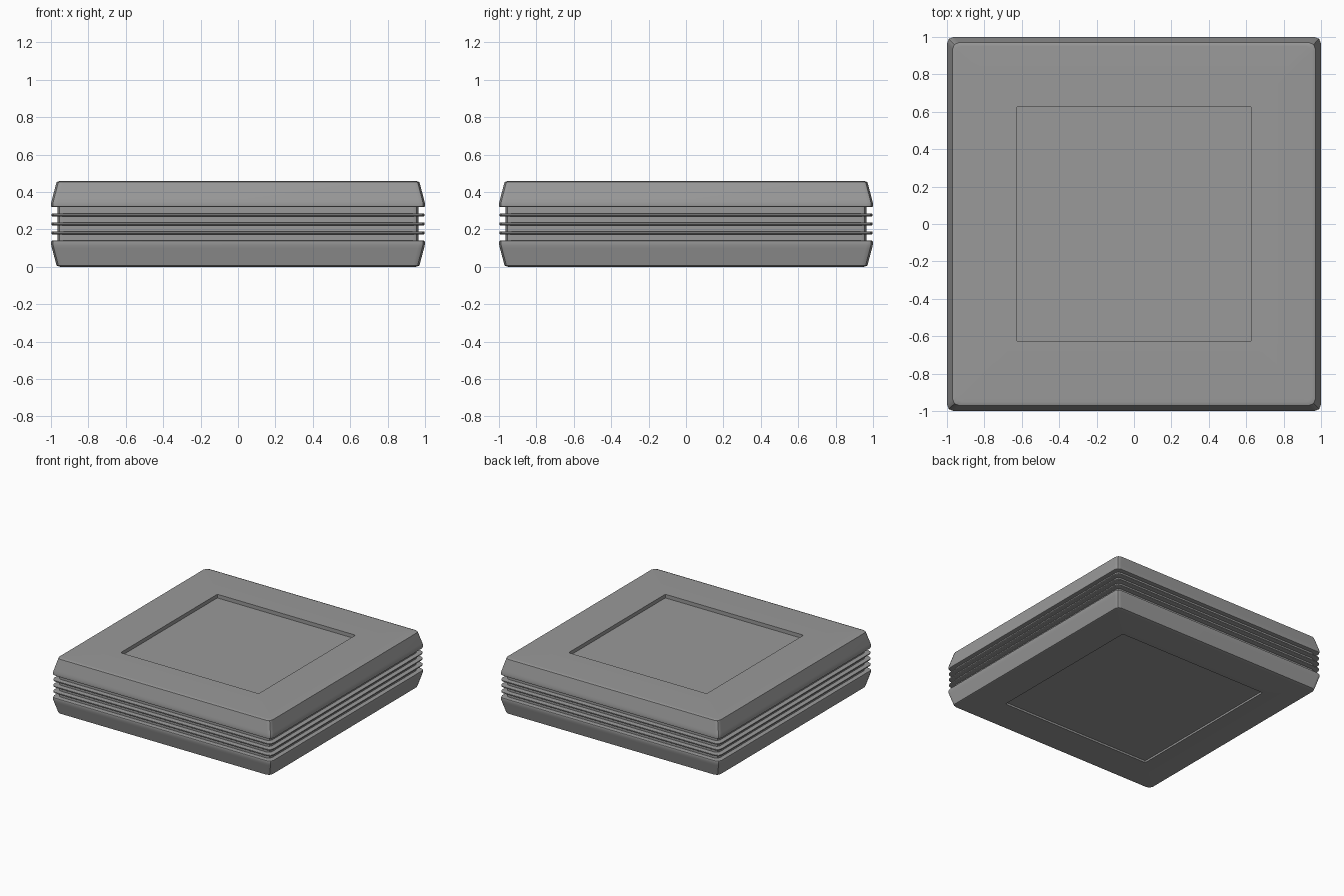
import bpy, bmesh, math

if "Cube" in bpy.data.objects:
    bpy.data.objects.remove(bpy.data.objects["Cube"])

H = 0.46          # total height
CORE = 0.964      # half width of the recessed waist
SEGS = 2          # segments per rounded corner


def square_loop(bm, half, radius, z):
    """Ring of vertices around a rounded square."""
    ring = []
    c = half - radius
    for q, (sx, sy) in enumerate([(1, 1), (-1, 1), (-1, -1), (1, -1)]):
        for i in range(SEGS + 1):
            a = math.pi / 2 * (q + i / SEGS)
            ring.append(bm.verts.new((sx * c + radius * math.cos(a),
                                      sy * c + radius * math.sin(a), z)))
    return ring


def stack(name, profile, cap_start=False):
    """Skin a list of (half width, corner radius, z) rings."""
    bm = bmesh.new()
    rings = [square_loop(bm, *p) for p in profile]
    n = len(rings[0])
    for a, b in zip(rings, rings[1:]):
        for i in range(n):
            j = (i + 1) % n
            bm.faces.new((a[i], a[j], b[j], b[i]))
    if cap_start:
        bm.faces.new(list(reversed(rings[0])))
    mesh = bpy.data.meshes.new(name)
    bm.to_mesh(mesh)
    bm.free()
    obj = bpy.data.objects.new(name, mesh)
    bpy.context.collection.objects.link(obj)
    return obj


def shell(panel, depth):
    """Recessed panel, flat rim, soft edge, sloped side, rounded lip."""
    return [(panel, 0.01, depth), (panel, 0.01, 0.0),
            (0.95, 0.03, 0.0), (0.97, 0.034, 0.007),
            (0.994, 0.035, 0.097), (0.998, 0.035, 0.113),
            (1.0, 0.035, 0.13), (0.998, 0.035, 0.138), (0.992, 0.034, 0.141),
            (CORE, 0.03, 0.141)]


# Two shells; the underside panel is wider and shallower
lower = stack("lower_shell", shell(0.685, 0.016), cap_start=True)
upper = stack("upper_shell", [(h, r, H - z) for h, r, z in shell(0.628, 0.03)],
              cap_start=True)
upper.data.flip_normals()

# Waist with three thin cooling fins
waist = [(CORE, 0.03, 0.141)]
for zc in (H / 2 - 0.048, H / 2, H / 2 + 0.048):
    waist += [(CORE, 0.03, zc - 0.008), (0.993, 0.034, zc - 0.008),
              (0.998, 0.035, zc - 0.004), (0.998, 0.035, zc + 0.004),
              (0.993, 0.034, zc + 0.008), (CORE, 0.03, zc + 0.008)]
waist.append((CORE, 0.03, H - 0.141))
fins = stack("finned_waist", waist)

# Dark grey casing
dark = bpy.data.materials.new("dark_grey")
dark.diffuse_color = (0.32, 0.32, 0.32, 1)
dark.use_nodes = True
dark.node_tree.nodes["Principled BSDF"].inputs["Base Color"].default_value = dark.diffuse_color

# Smooth the bevels, keep crisp edges and flat rims
for obj in (lower, upper, fins):
    obj.data.materials.append(dark)
    bpy.ops.object.select_all(action='DESELECT')
    obj.select_set(True)
    bpy.context.view_layer.objects.active = obj
    bpy.ops.object.shade_smooth_by_angle(angle=math.radians(35))
    weighted = obj.modifiers.new("flat_rims", 'WEIGHTED_NORMAL')
    weighted.keep_sharp = True
